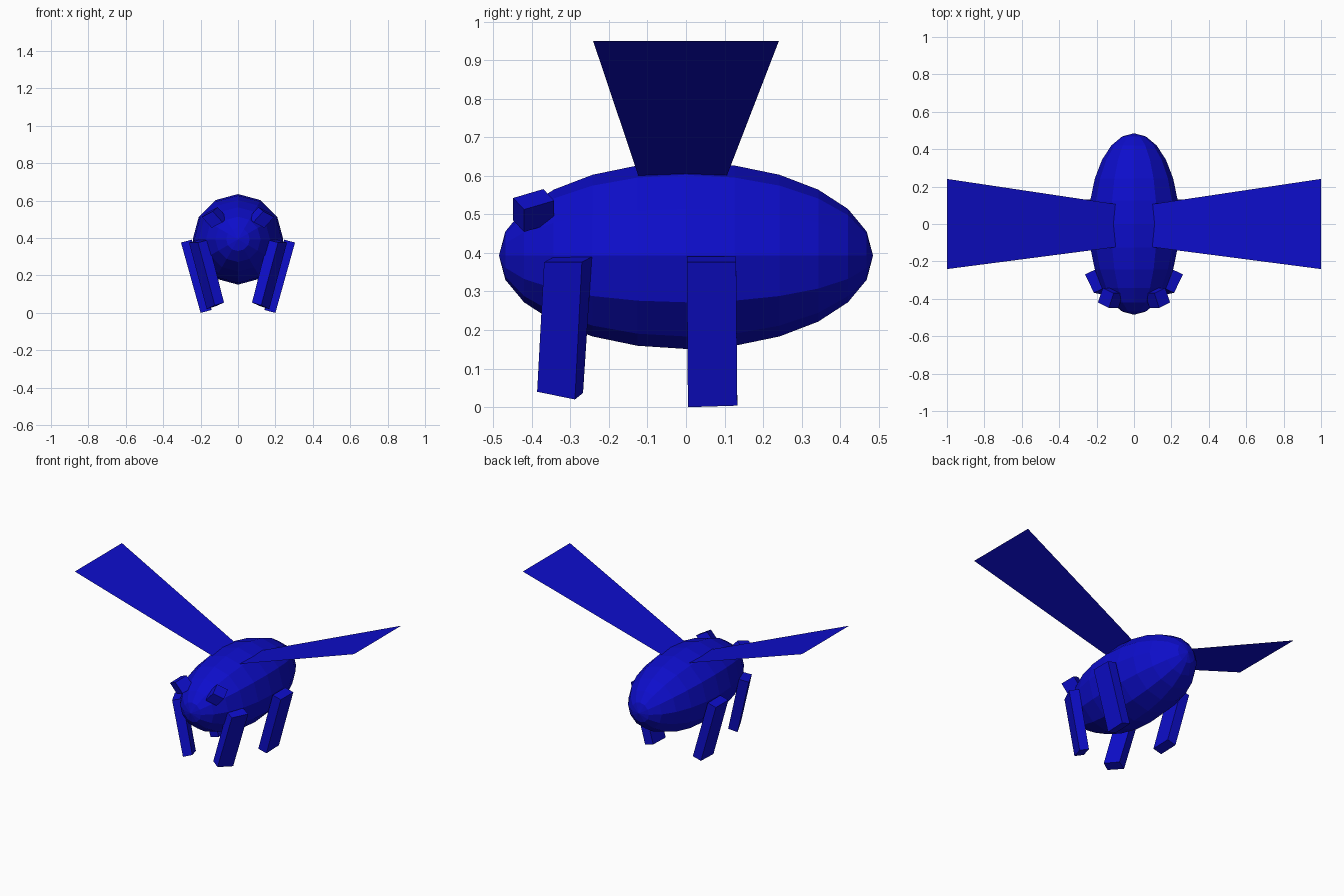
import bpy, bmesh, math
from mathutils import Vector, Matrix

if "Cube" in bpy.data.objects:
    bpy.data.objects.remove(bpy.data.objects["Cube"])

blue = bpy.data.materials.new("blue")
blue.diffuse_color = (0.004, 0.004, 0.6, 1)
blue.use_nodes = True
blue.node_tree.nodes["Principled BSDF"].inputs["Base Color"].default_value = blue.diffuse_color


def finish(bm, name):
    """Turn a bmesh into a blue, flat-shaded object."""
    bmesh.ops.recalc_face_normals(bm, faces=bm.faces)
    mesh = bpy.data.meshes.new(name)
    bm.to_mesh(mesh)
    bm.free()
    mesh.materials.append(blue)
    obj = bpy.data.objects.new(name, mesh)
    bpy.context.collection.objects.link(obj)
    return obj


def pair(name, build):
    """Build a part on the right, and its mirror image on the left."""
    for side, sx in (("right", 1), ("left", -1)):
        bm = bmesh.new()
        build(bm, sx)
        finish(bm, f"{side}_{name}")


def prism(top, bottom):
    """Builder for a four-sided block between two quads."""
    def build(bm, sx):
        t, b = ([bm.verts.new((sx * x, y, z)) for x, y, z in q] for q in (top, bottom))
        bm.faces.new(t)
        bm.faces.new(b)
        for i in range(4):
            j = (i + 1) % 4
            bm.faces.new((t[i], t[j], b[j], b[i]))
    return build


# Body: low-poly ellipsoid with its poles at nose and tail
bm = bmesh.new()
bmesh.ops.create_uvsphere(bm, u_segments=12, v_segments=12, radius=1)
bm.transform(Matrix.Translation((0, 0, 0.393))
             @ Matrix.Diagonal((0.242, 0.485, 0.242, 1))
             @ Matrix.Rotation(math.pi / 2, 4, 'X'))
finish(bm, "body")


# Wings: thin flat sheets, widening to the tip
def wing(bm, sx):
    bm.faces.new([bm.verts.new((sx * x, y, z)) for x, y, z in
                  ((0.07, -0.12, 0.59), (1, -0.241, 0.95),
                   (1, 0.241, 0.95), (0.07, 0.102, 0.59))])


pair("wing", wing)

# Back legs: planks leaning in at the foot
pair("back_leg", prism(
    ((0.305, 0.002, 0.376), (0.305, 0.13, 0.376), (0.247, 0.13, 0.391), (0.247, 0.002, 0.391)),
    ((0.20, 0.005, 0.0), (0.20, 0.133, 0.004), (0.142, 0.133, 0.019), (0.142, 0.005, 0.015))))

# Front legs: turned outwards to face forward
pair("front_leg", prism(
    ((0.214, -0.368, 0.376), (0.262, -0.27, 0.376), (0.208, -0.244, 0.39), (0.16, -0.342, 0.39)),
    ((0.124, -0.386, 0.04), (0.167, -0.288, 0.02), (0.115, -0.267, 0.037), (0.075, -0.36, 0.055))))

# Eyes: small tilted blocks on the head
centre = Vector((0.125, -0.395, 0.51))
a = Vector((-0.026, 0.078, 0.023)) / 2
b = Vector((0.058, 0.028, -0.03)) / 2
c = Vector((-0.052, 0, -0.058)) / 2
quad = [centre + a * i + b * j for i, j in ((-1, -1), (1, -1), (1, 1), (-1, 1))]
pair("eye", prism([p - c for p in quad], [p + c for p in quad]))
